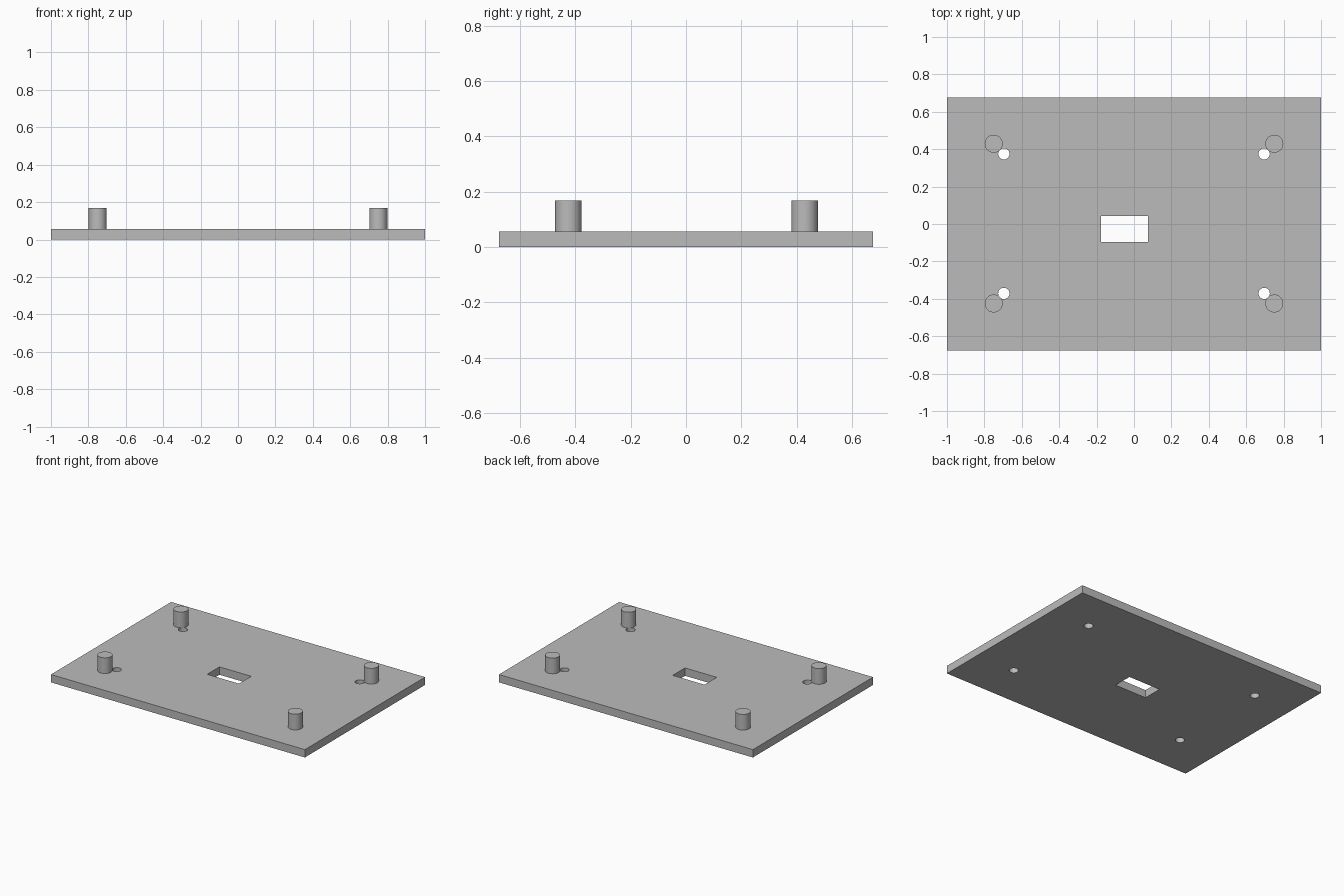
import bpy

if "Cube" in bpy.data.objects:
    bpy.data.objects.remove(bpy.data.objects["Cube"], do_unlink=True)

THICK = 0.056
POST_TOP = 0.168

grey = bpy.data.materials.new("mid grey")
grey.use_nodes = True
colour = (0.5, 0.5, 0.5, 1)
grey.diffuse_color = colour
grey.node_tree.nodes["Principled BSDF"].inputs["Base Color"].default_value = colour


def box(name, x0, x1, y0, y1, z0, z1):
    bpy.ops.mesh.primitive_cube_add(
        size=1, location=((x0 + x1) / 2, (y0 + y1) / 2, (z0 + z1) / 2))
    ob = bpy.context.object
    ob.name = name
    ob.scale = (x1 - x0, y1 - y0, z1 - z0)
    bpy.ops.object.transform_apply(location=False, rotation=False, scale=True)
    ob.data.materials.append(grey)
    return ob


def cylinder(name, x, y, radius, z0, z1):
    bpy.ops.mesh.primitive_cylinder_add(
        vertices=48, radius=radius, depth=z1 - z0, location=(x, y, (z0 + z1) / 2))
    ob = bpy.context.object
    ob.name = name
    ob.data.materials.append(grey)
    bpy.ops.object.shade_smooth_by_angle()
    return ob


def cut(target, cutter):
    mod = target.modifiers.new(cutter.name, "BOOLEAN")
    mod.operation = "DIFFERENCE"
    mod.solver = "EXACT"
    mod.object = cutter
    bpy.context.view_layer.objects.active = target
    bpy.ops.object.modifier_apply(modifier=mod.name)
    bpy.data.objects.remove(cutter, do_unlink=True)


# Base plate with an off-centre slot
plate = box("base_plate", -1, 1, -0.676, 0.676, 0, THICK)
cut(plate, box("slot_cutter", -0.176, 0.074, -0.095, 0.043, -0.1, 0.2))

# A post and a screw hole beside it at each corner
for sx, side in ((-1, "right"), (1, "left")):
    for sy, end in ((-1, "front"), (1, "back")):
        cut(plate, cylinder("hole_cutter", sx * 0.696, sy * 0.373 + 0.002, 0.03, -0.1, 0.2))
        cylinder(f"{end}_{side}_post", sx * 0.75, sy * 0.427 + 0.002, 0.048, THICK - 0.001, POST_TOP)

# Smooth hole walls, crisp plate edges
bpy.ops.object.select_all(action="DESELECT")
plate.select_set(True)
bpy.context.view_layer.objects.active = plate
bpy.ops.object.shade_smooth_by_angle()
